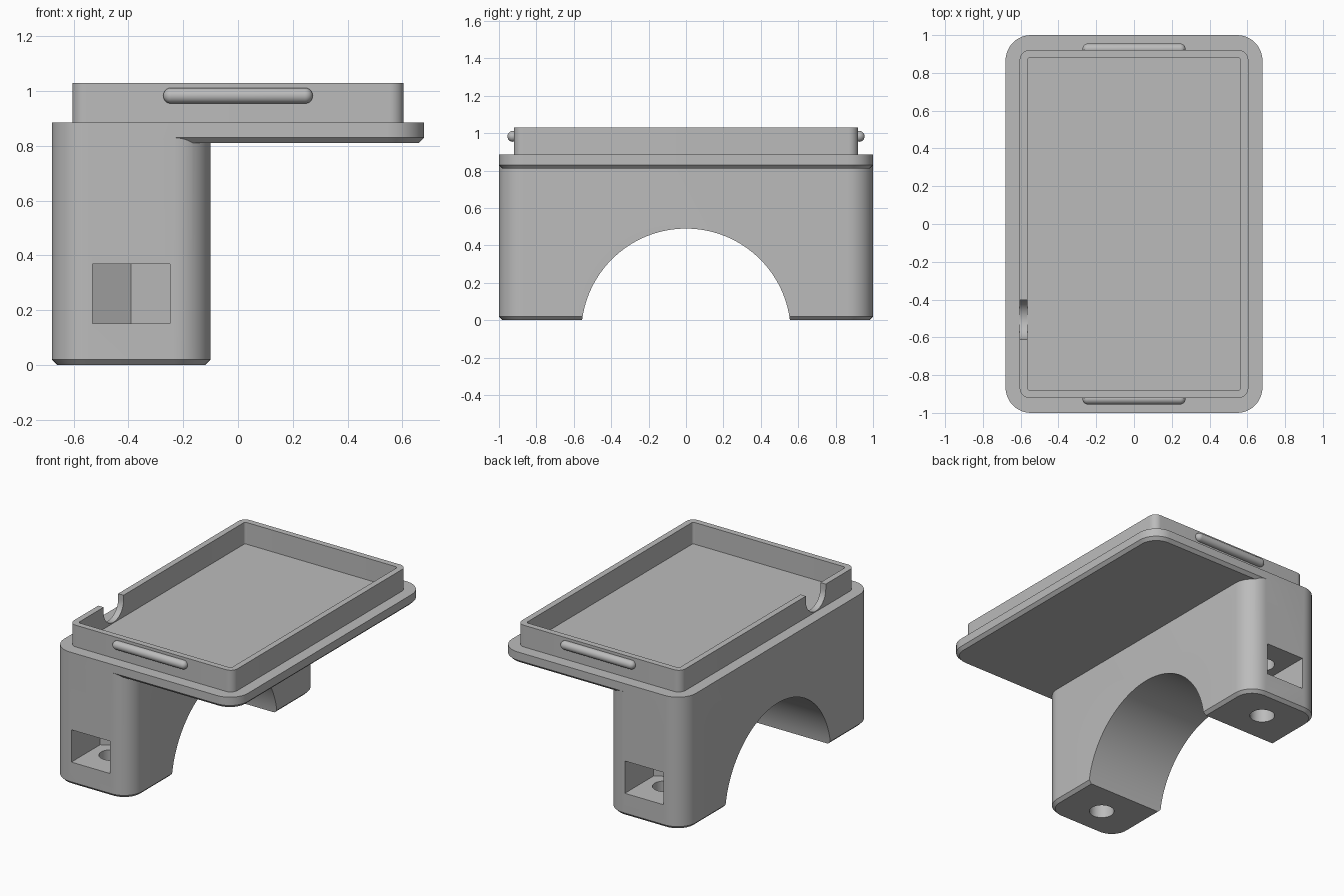
import bpy, bmesh, math
from mathutils import Matrix, Vector

if "Cube" in bpy.data.objects:
    bpy.data.objects.remove(bpy.data.objects["Cube"], do_unlink=True)

grey = bpy.data.materials.new("matte_grey")
grey.use_nodes = True
COLOUR = (0.5, 0.5, 0.5, 1)
grey.diffuse_color = COLOUR
grey.node_tree.nodes["Principled BSDF"].inputs["Base Color"].default_value = COLOUR


def finish(name, bm):
    bmesh.ops.recalc_face_normals(bm, faces=bm.faces)
    mesh = bpy.data.meshes.new(name)
    bm.to_mesh(mesh)
    bm.free()
    mesh.materials.append(grey)
    ob = bpy.data.objects.new(name, mesh)
    bpy.context.collection.objects.link(ob)
    return ob


def rounded_block(name, x0, x1, half_y, z0, z1, r, chamfer=0.0, steps=12):
    """Upright block with rounded corners and an optional bottom chamfer."""
    bm = bmesh.new()
    levels = [(z0, 0), (z1, 0)]
    if chamfer:
        levels = [(z0, chamfer), (z0 + chamfer, 0), (z1, 0)]
    corners = [(x1 - r, half_y - r), (x0 + r, half_y - r),
               (x0 + r, r - half_y), (x1 - r, r - half_y)]
    rings = []
    for z, inset in levels:
        ring = []
        for k, (cx, cy) in enumerate(corners):
            for i in range(steps + 1):
                a = math.pi / 2 * (k + i / steps)
                ring.append(bm.verts.new((cx + (r - inset) * math.cos(a),
                                          cy + (r - inset) * math.sin(a), z)))
        rings.append(ring)
    for low, high in zip(rings, rings[1:]):
        for i in range(len(low)):
            j = (i + 1) % len(low)
            bm.faces.new((low[i], low[j], high[j], high[i]))
    bm.faces.new(rings[0])
    bm.faces.new(rings[-1])
    return finish(name, bm)


def cylinder(name, centre, radius, depth, axis="Z", sides=48, turn=0.0):
    bm = bmesh.new()
    matrix = Matrix.Translation(centre)
    if axis == "X":
        matrix = matrix @ Matrix.Rotation(math.pi / 2, 4, "Y")
    matrix = matrix @ Matrix.Rotation(turn, 4, "Z")
    bmesh.ops.create_cone(bm, cap_ends=True, segments=sides, radius1=radius,
                          radius2=radius, depth=depth, matrix=matrix)
    return finish(name, bm)


def box(name, centre, size):
    bm = bmesh.new()
    bmesh.ops.create_cube(bm, size=1, matrix=Matrix.Translation(centre)
                          @ Matrix.Diagonal((*size, 1)))
    return finish(name, bm)


def combine(target, tool, operation):
    """Apply a boolean and remove the tool object."""
    mod = target.modifiers.new("cut", "BOOLEAN")
    mod.operation, mod.object, mod.solver = operation, tool, "EXACT"
    graph = bpy.context.evaluated_depsgraph_get()
    mesh = bpy.data.meshes.new_from_object(target.evaluated_get(graph))
    target.modifiers.clear()
    target.data = mesh
    bpy.data.objects.remove(tool, do_unlink=True)


def smooth(ob):
    bpy.ops.object.select_all(action="DESELECT")
    ob.select_set(True)
    bpy.context.view_layer.objects.active = ob
    bpy.ops.object.shade_smooth_by_angle(angle=math.radians(25))


# Arched leg joined to the overhanging platform
TOP = 0.885
LEG_X = -0.39
body = rounded_block("stand_body", -0.68, -0.10, 1.0, 0, TOP, 0.135, 0.02)
platform = rounded_block("platform", -0.68, 0.68, 1.0, 0.81, TOP, 0.135, 0.02)
combine(body, platform, "UNION")
arch = cylinder("arch_cutter", (LEG_X, 0, -0.07), 0.56, 1.0, "X", 128)
combine(body, arch, "DIFFERENCE")

# Hexagonal nut pocket and bolt hole in each foot
for side in (-1, 1):
    y = side * 0.778
    hexagon = cylinder("nut_cutter", (LEG_X, y, 0.26), 0.142 / math.cos(math.pi / 6),
                       0.216, sides=6)
    # Turn the pocket so that a point faces the arch, if it does not already
    if max(v.co.x for v in hexagon.data.vertices) - LEG_X > 0.15:
        hexagon.data.transform(Matrix.Translation((LEG_X, y, 0))
                               @ Matrix.Rotation(math.pi / 6, 4, "Z")
                               @ Matrix.Translation((-LEG_X, -y, 0)))
    # Stretch the outer points through the end wall
    for v in hexagon.data.vertices:
        if (v.co.y - y) * side > 0.01:
            v.co.y = side * 1.1
            if abs(v.co.x - LEG_X) > 0.1:
                v.co.y = side * 1.05
    combine(body, hexagon, "DIFFERENCE")
    hole = cylinder("bolt_cutter", (LEG_X, y, 0.22), 0.077, 0.6)
    combine(body, hole, "DIFFERENCE")
smooth(body)

# Raised tray wall with a rounded cable notch
wall = rounded_block("tray_wall", -0.605, 0.605, 0.92, TOP, 1.03, 0.05)
hollow = rounded_block("hollow_cutter", -0.565, 0.565, 0.88, 0.8, 1.2, 0.015)
combine(wall, hollow, "DIFFERENCE")
notch = cylinder("notch_cutter", (-0.585, -0.507, 0.995), 0.105, 0.2, "X")
slot = box("slot_cutter", (-0.585, -0.507, 1.095), (0.2, 0.21, 0.2))
combine(wall, notch, "DIFFERENCE")
combine(wall, slot, "DIFFERENCE")
smooth(wall)

# Round-ended snap ridges on both end walls
for name, side in (("front_snap_ridge", -1), ("back_snap_ridge", 1)):
    bm = bmesh.new()
    bmesh.ops.create_uvsphere(bm, u_segments=24, v_segments=16, radius=0.029,
                              matrix=Matrix.Rotation(math.pi / 2, 4, "Y"))
    middle = [v for v in bm.verts if abs(v.co.x) < 1e-5]
    cut = bmesh.ops.split_edges(bm, edges=[e for e in bm.edges
                                if all(v in middle for v in e.verts)])
    for f in bm.faces:
        f.tag = f.calc_center_median().x > 0
    right = {v for f in bm.faces if f.tag for v in f.verts}
    for v in bm.verts:
        v.co.x += 0.244 if v in right else -0.244
    bmesh.ops.bridge_loops(bm, edges=[e for e in bm.edges if e.is_boundary])
    bmesh.ops.translate(bm, verts=bm.verts, vec=Vector((0, side * 0.926, 0.983)))
    smooth(finish(name, bm))
